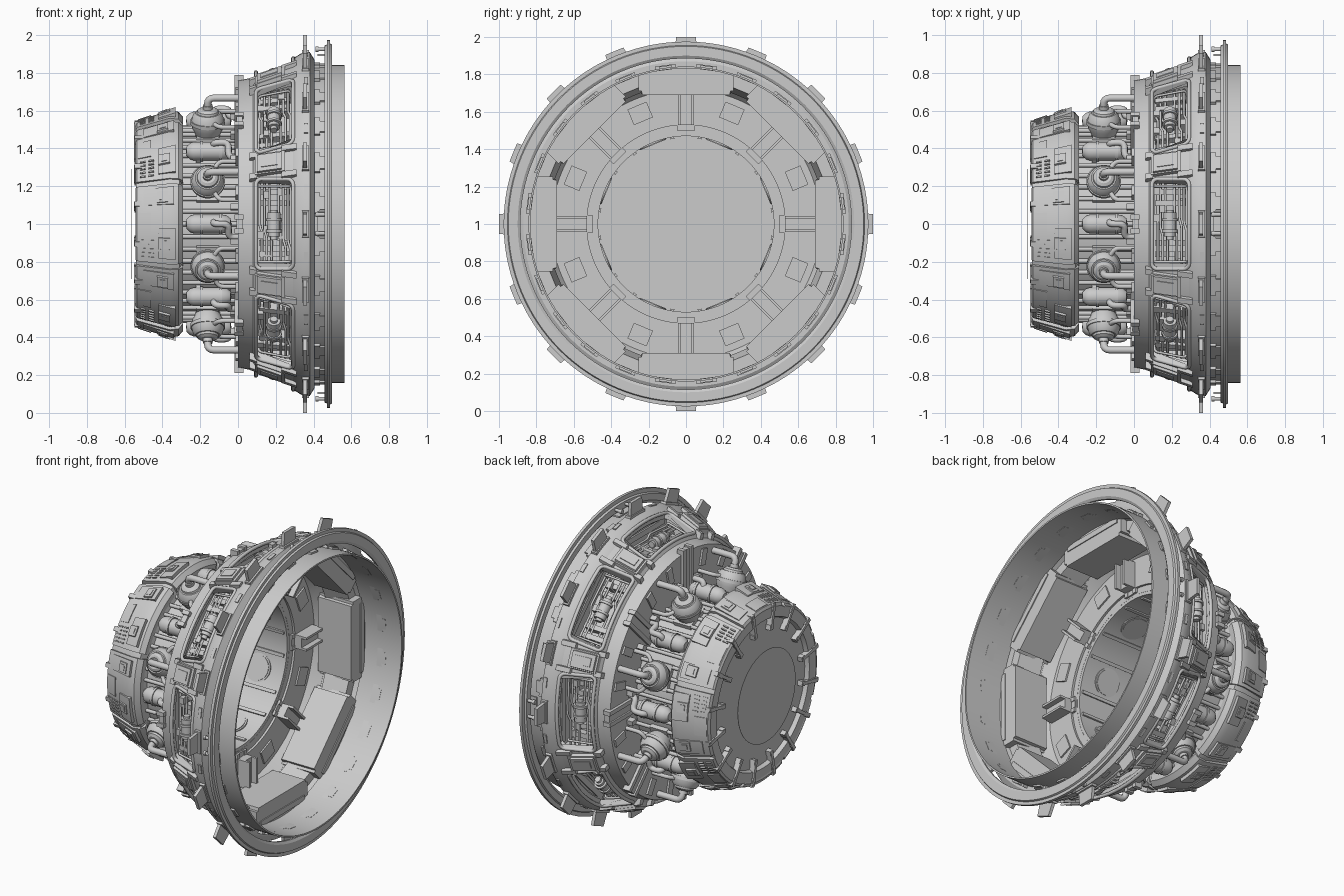
import bpy, bmesh, math, random
from math import sin, cos, pi, radians as rad
from mathutils import Vector as V

if "Cube" in bpy.data.objects:
    bpy.data.objects.remove(bpy.data.objects["Cube"])

random.seed(4)
OCT = [k * pi / 4 for k in range(8)]
MID = [a + pi / 8 for a in OCT]


def P(x, t, r, a):
    """Axial x, tangent t, radial r at angle a -> world (axis along x, at z = 1)"""
    return V((x, r * cos(a) - t * sin(a), 1 + r * sin(a) + t * cos(a)))


def main_axis(u, r, th):
    return P(u, 0, r, th)


def cap_r(x):
    return .53 + (x + .54) * .333


def cone_r(x):
    return .805 + (x - .1) * .375


def finish(name, bm, angle=32):
    bmesh.ops.remove_doubles(bm, verts=bm.verts, dist=1e-5)
    bmesh.ops.recalc_face_normals(bm, faces=bm.faces)
    me = bpy.data.meshes.new(name)
    bm.to_mesh(me)
    bm.free()
    ob = bpy.data.objects.new(name, me)
    bpy.context.collection.objects.link(ob)
    bpy.ops.object.select_all(action='DESELECT')
    bpy.context.view_layer.objects.active = ob
    ob.select_set(True)
    bpy.ops.object.shade_smooth_by_angle(angle=rad(angle))


def box(bm, a, x0, x1, r0, r1, w0, w1=None, t=0, s=0, top=None):
    """Box in the local frame; w1 = outer width, s = radial slope along x, top = outer slope"""
    w1 = w0 if w1 is None else w1
    top = s if top is None else top
    vs = [bm.verts.new(P(x, t + g * w / 2, r + k * (x - x0), a))
          for x in (x0, x1) for r, w, k in ((r0, w0, s), (r1, w1, top)) for g in (-1, 1)]
    return [bm.faces.new([vs[i] for i in f]) for f in
            ((0, 1, 3, 2), (4, 5, 7, 6), (0, 1, 5, 4), (2, 3, 7, 6), (0, 2, 6, 4), (1, 3, 7, 5))]


def spin(bm, prof, fn=main_axis, n=128, a0=0, a1=2 * pi, closed=True):
    full = abs(a1 - a0 - 2 * pi) < 1e-4
    rows = [[bm.verts.new(fn(u, r, a0 + (a1 - a0) * i / n)) for u, r in prof]
            for i in range(n if full else n + 1)]
    m = len(prof)
    for i in range(n):
        p, q = rows[i], rows[(i + 1) % len(rows)]
        for j in range(m if closed else m - 1):
            k = (j + 1) % m
            bm.faces.new((p[j], p[k], q[k], q[j]))
    if not full and closed:
        bm.faces.new(rows[0])
        bm.faces.new(rows[-1])


def radial(bm, prof, x, t, a, n=24):
    spin(bm, prof, lambda u, r, th: P(x + r * cos(th), t + r * sin(th), u, a), n, closed=False)


def axial(bm, prof, t, r0, a, n=20):
    spin(bm, prof, lambda u, r, th: P(u, t + r * cos(th), r0 + r * sin(th), a), n, closed=False)


def bend(pts, d=.035):
    pts = [V(p) for p in pts]
    out = [pts[0]]
    for p, c, q in zip(pts, pts[1:], pts[2:]):
        s, e = c + (p - c).normalized() * d, c + (q - c).normalized() * d
        out += [s * (1 - f) ** 2 + c * 2 * f * (1 - f) + e * f * f for f in (0, .25, .5, .75, 1)]
    return out + [pts[-1]]


def pipes(name, paths, radius, cyclic=False):
    cu = bpy.data.curves.new(name, 'CURVE')
    cu.dimensions = '3D'
    cu.bevel_depth, cu.bevel_resolution, cu.use_fill_caps = radius, 2, True
    for pts in paths:
        sp = cu.splines.new('POLY')
        sp.points.add(len(pts) - 1)
        for q, p in zip(sp.points, pts):
            q.co = (*p, 1)
        sp.use_cyclic_u = cyclic
    bpy.context.collection.objects.link(bpy.data.objects.new(name, cu))


# Rear hull: capped nose and hollow core, with a thin disc behind it
bm = bmesh.new()
spin(bm, [(-.515, 0), (-.515, .455), (-.54, .465), (-.54, .525), (-.36, .585), (-.31, .575), (-.29, .5),
          (.015, .5), (.015, .47), (-.46, .47), (-.46, .455), (-.465, .455), (-.465, 0)], closed=False)
finish("rear_hull", bm)
bm = bmesh.new()
spin(bm, [(-.566, 0), (-.566, .29), (-.564, .29), (-.564, 0)], n=64, closed=False)
finish("rear_disc", bm)

# Armour panels, hatches and vents on the nose
bm = bmesh.new()
for i, a in enumerate(OCT):
    h = .008 if i % 2 else .012
    spin(bm, [(-.535, .5), (-.543, .53), (-.535, .536 + h), (-.36, .588 + h), (-.315, .582 + h), (-.29, .565), (-.3, .5)],
         n=12, a0=a - rad(21), a1=a + rad(21))
    for x0, x1, d0, d1 in ((-.5, -.34, -19, -10), (-.42, -.33, 2, 18), (-.53, -.46, -6, 6)):
        spin(bm, [(x0, .5), (x0, cap_r(x0) + h + .008), (x1, cap_r(x1) + h + .008), (x1, .5)],
             n=6, a0=a + rad(d0), a1=a + rad(d1))
    for x, d in ((-.39, 10), (-.4, -14)):
        box(bm, a + rad(d), x - .03, x + .03, cap_r(x - .03), cap_r(x - .03) + .026, .07, .06, s=.333)
        box(bm, a + rad(d), x - .015, x + .015, cap_r(x - .015), cap_r(x - .015) + .03, .035, s=.333)
    for d in range(5):
        for x in (-.52, -.475):
            box(bm, a + rad(9 + 2.3 * d), x, x + .03, cap_r(x), cap_r(x) + .019, .008, s=.333)
finish("nose_panels", bm)

# Clips wrapping the nose rim
bm = bmesh.new()
for k in range(16):
    a = (k + .5) * pi / 8
    box(bm, a, -.55, -.51, .4, .545, .02)
    box(bm, a, -.548, -.49, .5, .555, .028)
    box(bm, a, -.548, -.51, .39, .42, .03)
finish("nose_clips", bm)

# Tanks: round ones on the mid angles, capsules on the main angles
bm = bmesh.new()
for a in MID:
    radial(bm, [(.49, .06), (.53, .07), (.55, .082), (.575, .086), (.575, .092), (.595, .092), (.595, .086),
                (.62, .08), (.638, .066), (.638, .058), (.65, .055), (.66, .04), (.66, .026), (.68, .026), (.68, 0)], -.16, 0, a, 28)
    box(bm, a, -.22, -.1, .49, .52, .16)
finish("round_tanks", bm)
bm = bmesh.new()
for a in OCT:
    axial(bm, [(-.275, 0), (-.272, .025), (-.255, .043), (-.235, .05), (-.2, .05), (-.2, .056), (-.185, .056), (-.185, .05),
               (-.1, .05), (-.1, .056), (-.085, .056), (-.085, .05), (-.06, .045), (-.04, .03), (-.035, 0)], 0, .545, a)
    for x in (-.21, -.09):
        box(bm, a, x - .012, x + .012, .49, .55, .08)
finish("capsule_tanks", bm)
pipes("tank_elbows", [[P(*p, a) for p in bend([(-.16, 0, .66), (-.16, 0, .722), (.01, 0, .722)])] for a in MID], .02)
pipes("capsule_feeds", [[P(*p, a) for p in bend([(-.13, -.01, .58), (-.13, .0, .61), (-.05, .0, .61), (-.05, .07, .57), (.01, .07, .56)], .03)]
                        for a in OCT], .018)
pipes("side_feeds", [[P(*p, a) for p in bend([(-.13, g * .06, .6), (-.1, g * .11, .6), (.01, g * .11, .6)], .025)]
                     for a in MID for g in (-1, 1)], .013)
pipes("core_rods", [[P(-.3, 0, .512, k * pi / 24), P(.01, 0, .512, k * pi / 24)] for k in range(48)], .012)

# Main conical ring: flange, front band and eight pillars leaving rounded windows
bm = bmesh.new()
spin(bm, [(0, .49), (0, .76), (.08, .775), (.095, .803), (.095, .765), (.03, .72), (.03, .53), (.016, .53), (.016, .49)])
spin(bm, [(.292, .877), (.345, .91), (.38, .91), (.405, .87), (.405, .84), (.292, .84)])
X0, X1, C = .095, .292, .03
steps = [C * (1 - cos(j * pi / 10)) for j in range(6)]
xs = [X0 + s for s in steps] + [X1 - s for s in reversed(steps)]


def pillar(a):
    def fn(x, r, s):
        d = max(0, C - min(x - X0, X1 - x))
        t = .238 - C + math.sqrt(max(0, C * C - d * d))
        return P(x, 0, r, a + s * (pi / 8 - math.asin(t / cone_r(x))))
    return fn


for a in MID:
    spin(bm, [(x, cone_r(x)) for x in xs] + [(x, cone_r(x) - .037) for x in reversed(xs)], pillar(a), 8, -1, 1)
finish("conical_ring", bm)

# Window frames following the cone
frames = []
for a in OCT:
    loop = []
    for cx, ct, s in ((.262, .208, 0), (.125, .208, 1), (.125, -.208, 2), (.262, -.208, 3)):
        for j in range(5):
            q = (s + j / 4) * pi / 2
            loop.append((cx + .03 * cos(q), ct + .03 * sin(q)))
    pts = []
    for (x, t), (x2, t2) in zip(loop, loop[1:] + loop[:1]):
        m = 8 if abs(t2 - t) > .1 else 1
        pts += [(x + (x2 - x) * j / m, t + (t2 - t) * j / m) for j in range(m)]
    frames.append([P(x, t, math.sqrt(cone_r(x) ** 2 - t * t), a) for x, t in pts])
pipes("window_frames", frames, .011, True)

# Recess trays that show as boxes on the inside
bm = bmesh.new()
for a in OCT:
    f = box(bm, a, .08, .31, .69, .745, .47, .51, s=0, top=.43)[3]
    bmesh.ops.inset_region(bm, faces=[f], thickness=.014)
    d = V((0, cos(a), sin(a)))
    for v in f.verts:
        v.co += d * (.71 - (v.co - V((0, 0, 1))).dot(d))
    box(bm, a, .3, .316, .78, .815, .44)
finish("recess_trays", bm)

# Machinery in each recess
bm = bmesh.new()
runs = []
for a in OCT:
    can = [(-.075, 0), (-.075, .02), (-.06, .02), (-.06, .035), (-.03, .035), (-.03, .042), (-.015, .042), (-.015, .034),
           (.03, .034), (.03, .042), (.045, .042), (.045, .03), (.065, .03), (.065, .018), (.085, .018), (.085, 0)]
    spin(bm, can, lambda u, r, th: P(.19 + r * cos(th), u, .785 + r * sin(th), a), 16, closed=False)
    for t in (-.17, -.11, .1, .16):
        box(bm, a, .11, .275, .7, .735 + random.random() * .02, .03, t=t, s=0, top=.15)
    for k in range(7):
        t, x = random.uniform(-.19, .19), random.choice((.12, .15, .23, .26))
        box(bm, a, x - .015, x + .015, .7, .755 + .03 * random.random(), .04, t=t)
    for x in (.115, .14, .165, .215, .24, .265):
        r = .735 + (x - .1) * .25
        j = random.uniform(-.1, .1)
        runs.append([P(*p, a) for p in bend([(x, -.23, r), (x, j, r), (x + .012, j + .04, r + .015), (x + .012, .23, r)], .012)])
    for g in (-1, 1):
        runs.append([P(*p, a) for p in bend([(.11, g * .2, .71), (.11, g * .2, .755), (.275, g * .2, .8), (.275, g * .2, .71)], .02)])
finish("recess_machinery", bm)
pipes("recess_piping", runs, .007)

# Blocks between the windows, flange plates and inner wall ports
bm = bmesh.new()
for a in MID:
    box(bm, a, .09, .25, .78, .822, .13, .115, s=.37)
    box(bm, a, .1, .23, .8, .84, .11, .095, s=.37)
    box(bm, a, .12, .21, .82, .852, .06, .05, s=.37)
    for g in (-1, 1):
        box(bm, a, .23, .31, .82, .873, .045, .03, t=g * .075, s=.37)
        box(bm, a, .06, .1, .75, .805, .035, .03, t=g * .06, s=.37)
    box(bm, a, .12, .27, .74, .8, .1, .15, s=.2)
    box(bm, a, .02, .04, .595, .685, .11)
    radial(bm, [(.48, .085), (.462, .085), (.462, .075), (.458, .075), (.458, 0)], -.16, 0, a)
finish("pillar_blocks", bm)

# Beams across the flange, behind and inside, plus small fittings
bm = bmesh.new()
for a in OCT:
    for t in (-.036, .036):
        box(bm, a, -.018, .03, .5, .79, .026, t=t)
        box(bm, a, .02, .11, .53, .7, .014, t=t)
    box(bm, a, -.008, .025, .5, .78, .06)
    box(bm, a, .02, .075, .53, .7, .07)
    for g in (-1, 1):
        box(bm, a + g * rad(9), -.04, .02, .56, .6, .03)
        box(bm, a + g * rad(14), -.012, .01, .64, .74, .05)
        box(bm, a + g * rad(9), -.45, .0, .46, .48, .02)
finish("flange_beams", bm)

# Radial teeth and their seats
bm = bmesh.new()
for k in range(16):
    a = k * pi / 8
    box(bm, a, .345, .365, .88, 1, .13, .105)
    box(bm, a, .338, .376, .89, .92, .15, .14)
    box(bm, a + pi / 16, .35, .37, .89, .916, .06)
finish("ring_teeth", bm)

# Mouth tube, outer floating ring and spacer tabs
bm = bmesh.new()
spin(bm, [(.3, .832), (.3, .842), (.565, .842), (.565, .832)])
finish("mouth_tube", bm)
bm = bmesh.new()
spin(bm, [(.458, .905), (.458, .945), (.47, .95), (.47, .975), (.488, .975), (.488, .955), (.498, .95), (.498, .9), (.488, .885), (.475, .885)])
finish("outer_ring", bm)
bm = bmesh.new()
for k in range(24):
    a = (k + .5) * pi / 12
    box(bm, a, .4, .435, .83, .856, .11)
    box(bm, a, .43, .46, .83, .852, .07)
for a in (0, pi / 2, pi, 3 * pi / 2):
    for t in (-.05, .05):
        axial(bm, [(.41, 0), (.41, .014), (.425, .014), (.425, .01), (.47, .01)], t, .925, a, 12)
    box(bm, a, .42, .465, .89, .9, .14)
finish("spacer_tabs", bm)
